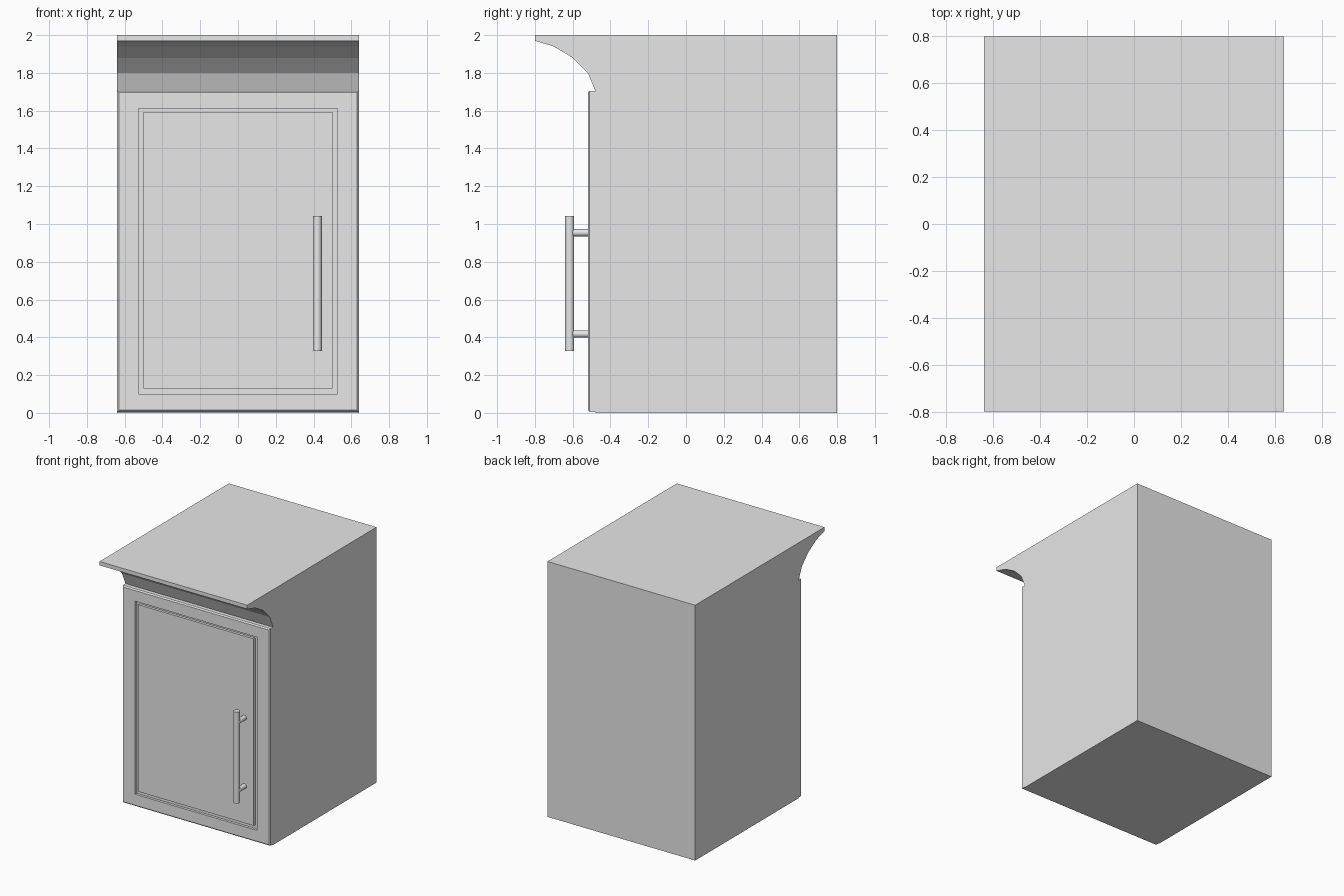
import bpy
import bmesh
from math import radians
from mathutils import Matrix

cube = bpy.data.objects.get("Cube")
if cube:
    bpy.data.objects.remove(cube, do_unlink=True)

grey = bpy.data.materials.new("cabinet grey")
grey.use_nodes = True
grey.diffuse_color = (0.8, 0.8, 0.8, 1)
grey.node_tree.nodes["Principled BSDF"].inputs["Base Color"].default_value = grey.diffuse_color

HALF_W = 0.64     # half the cabinet width
FRONT = -0.48     # front plane of the carcass
DOOR = -0.52      # front plane of the door


def finish(name, bm, smooth=False):
    """Turn a bmesh into a named grey object."""
    bmesh.ops.recalc_face_normals(bm, faces=bm.faces)
    mesh = bpy.data.meshes.new(name)
    bm.to_mesh(mesh)
    bm.free()
    mesh.materials.append(grey)
    obj = bpy.data.objects.new(name, mesh)
    bpy.context.collection.objects.link(obj)
    if smooth:
        bpy.ops.object.select_all(action='DESELECT')
        obj.select_set(True)
        bpy.context.view_layer.objects.active = obj
        bpy.ops.object.shade_smooth_by_angle(angle=radians(40))
    return obj


def rod(name, matrix, radius, length):
    """Smooth capped cylinder placed by a matrix."""
    bm = bmesh.new()
    bmesh.ops.create_cone(bm, cap_ends=True, segments=24, radius1=radius,
                          radius2=radius, depth=length, matrix=matrix)
    return finish(name, bm, smooth=True)


# Carcass: side profile with the concave cornice, extruded across the width
profile = [(0.8, 0), (0.8, 2), (-0.8, 2), (-0.8, 1.97), (-0.7, 1.94),
           (-0.6, 1.88), (-0.52, 1.8), (FRONT, 1.705), (FRONT, 0)]
bm = bmesh.new()
side = bm.faces.new([bm.verts.new((-HALF_W, y, z)) for y, z in profile])
swept = bmesh.ops.extrude_face_region(bm, geom=[side], use_keep_orig=True)
bmesh.ops.translate(bm, vec=(2 * HALF_W, 0, 0),
                    verts=[v for v in swept["geom"] if isinstance(v, bmesh.types.BMVert)])
finish("carcass", bm)

# Door: rectangular rings for the back, chamfer, groove and centre panel
groove = DOOR + 0.02
rings = [(HALF_W, 0.005, 1.705, FRONT),
         (HALF_W, 0.005, 1.705, DOOR + 0.009),
         (HALF_W - 0.009, 0.014, 1.696, DOOR),
         (0.527, 0.1, 1.612, DOOR),
         (0.527, 0.1, 1.612, groove),
         (0.5, 0.128, 1.592, groove),
         (0.5, 0.128, 1.592, DOOR)]
bm = bmesh.new()
loops = [[bm.verts.new((x, y, z)) for x, z in ((-w, lo), (w, lo), (w, hi), (-w, hi))]
         for w, lo, hi, y in rings]
for a, b in zip(loops, loops[1:]):
    for i in range(4):
        j = (i + 1) % 4
        bm.faces.new((a[i], a[j], b[j], b[i]))
bm.faces.new(loops[0])
bm.faces.new(loops[-1])
finish("door", bm)

# Bar handle on two posts
handle_x = 0.42
rod("handle_bar", Matrix.Translation((handle_x, -0.616, 0.686)), 0.024, 0.715)
for name, z in (("handle_post_lower", 0.418), ("handle_post_upper", 0.954)):
    turn = Matrix.Rotation(radians(90), 4, 'X')
    rod(name, Matrix.Translation((handle_x, -0.56, z)) @ turn, 0.019, 0.09)
